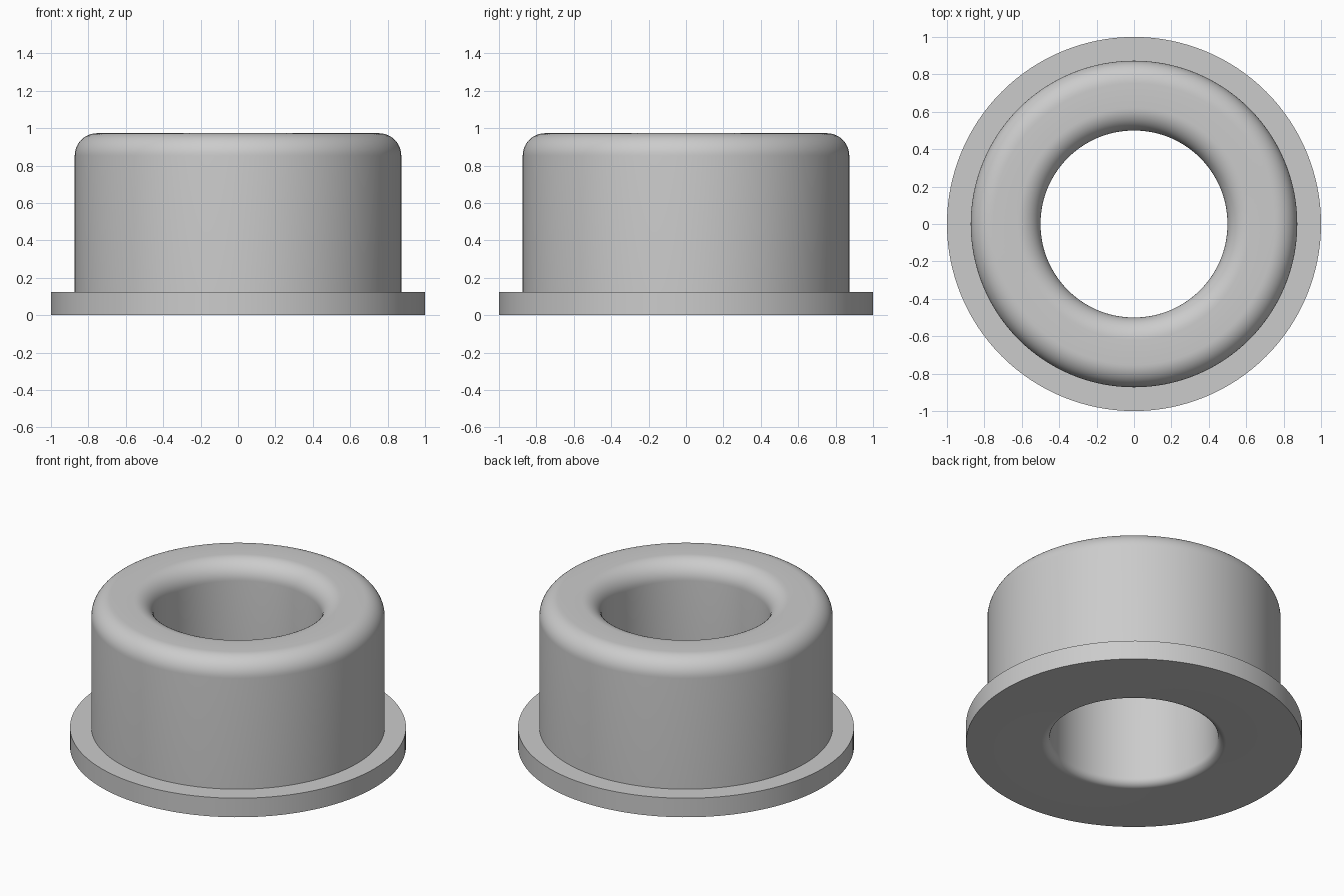
import bpy
import bmesh
import math

cube = bpy.data.objects.get("Cube")
if cube:
    bpy.data.objects.remove(cube, do_unlink=True)

SEGMENTS = 128
BORE, BODY, FLANGE = 0.5, 0.873, 1.0
HEIGHT, RIM = 0.973, 0.125
TOP_FILLET, BOTTOM_FILLET = 0.12, 0.05

# Single grey material
grey = bpy.data.materials.new("plain grey")
grey.use_nodes = True
colour = (0.6, 0.6, 0.6, 1)
grey.diffuse_color = colour
grey.node_tree.nodes["Principled BSDF"].inputs["Base Color"].default_value = colour


def fillet(r, z, radius, start, end, steps=12):
    """Arc points about (r, z), angles in degrees."""
    angles = [math.radians(start + (end - start) * i / steps) for i in range(steps + 1)]
    return [(r + radius * math.cos(a), z + radius * math.sin(a)) for a in angles]


# Closed cross-section: flange, body, rounded top, rounded bore
profile = [(FLANGE, 0), (FLANGE, RIM), (BODY, RIM)]
profile += fillet(BODY - TOP_FILLET, HEIGHT - TOP_FILLET, TOP_FILLET, 0, 90)
profile += fillet(BORE + TOP_FILLET, HEIGHT - TOP_FILLET, TOP_FILLET, 90, 180)
profile += fillet(BORE + BOTTOM_FILLET, BOTTOM_FILLET, BOTTOM_FILLET, 180, 270)

# Revolve the section about the vertical axis
bm = bmesh.new()
verts = [bm.verts.new((r, 0, z)) for r, z in profile]
edges = [bm.edges.new((a, b)) for a, b in zip(verts, verts[1:] + verts[:1])]
bmesh.ops.spin(bm, geom=verts + edges, cent=(0, 0, 0), axis=(0, 0, 1),
               angle=math.tau, steps=SEGMENTS)
bmesh.ops.remove_doubles(bm, verts=bm.verts, dist=0.0001)
bmesh.ops.recalc_face_normals(bm, faces=bm.faces)

mesh = bpy.data.meshes.new("flanged_bushing")
bm.to_mesh(mesh)
bm.free()
mesh.materials.append(grey)
bushing = bpy.data.objects.new("flanged_bushing", mesh)
bpy.context.collection.objects.link(bushing)

# Smooth curved surfaces, keep the flange edges crisp
bpy.ops.object.select_all(action="DESELECT")
bushing.select_set(True)
bpy.context.view_layer.objects.active = bushing
bpy.ops.object.shade_smooth_by_angle(angle=math.radians(30))
